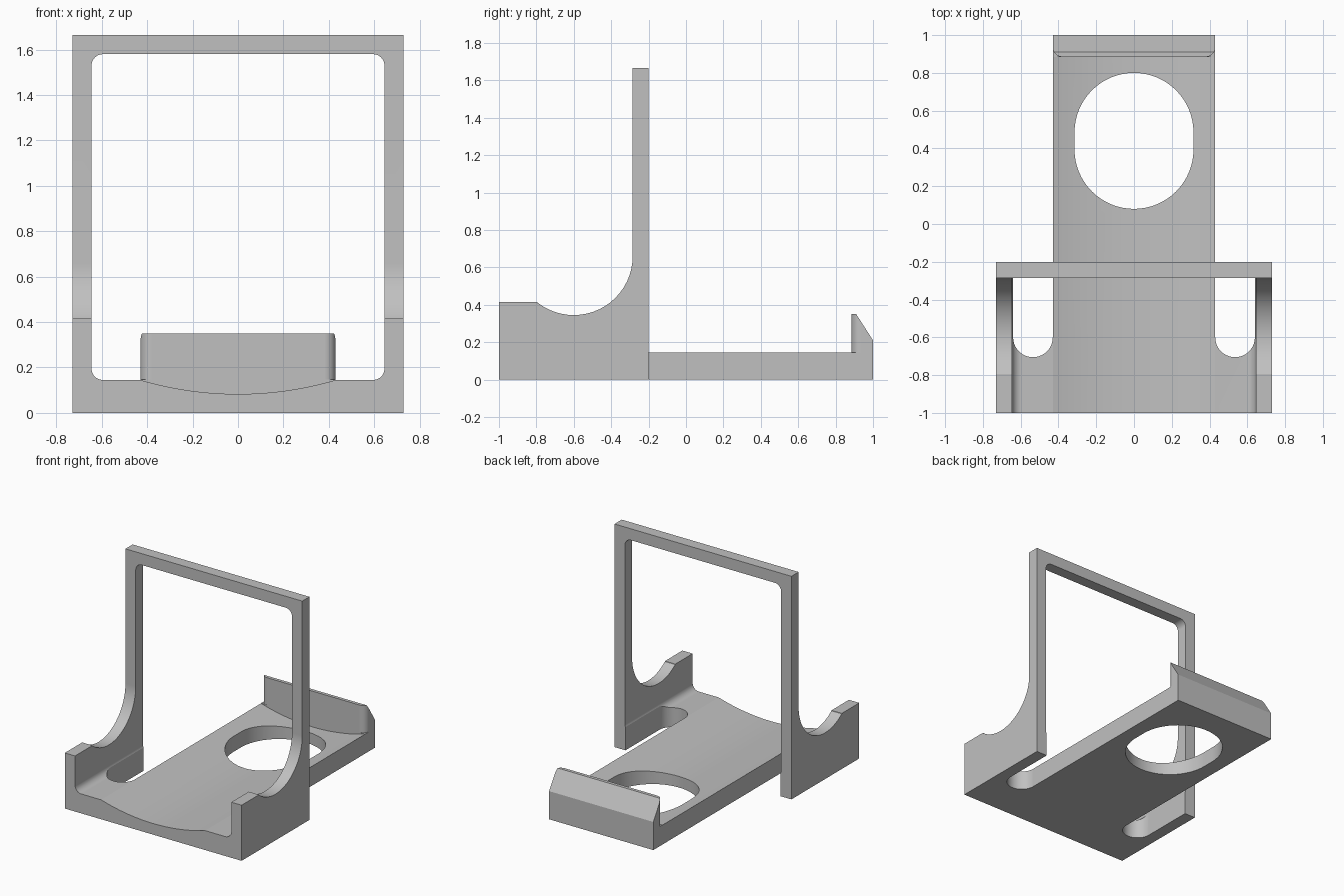
import bpy, bmesh
from math import sin, cos, radians
from mathutils import Vector

cube = bpy.data.objects.get("Cube")
if cube:
    bpy.data.objects.remove(cube, do_unlink=True)

grey = bpy.data.materials.new("plain grey")
grey.use_nodes = True
colour = (0.53, 0.53, 0.53, 1)
grey.diffuse_color = colour
grey.node_tree.nodes["Principled BSDF"].inputs["Base Color"].default_value = colour


def arc(cx, cy, r, start, end, steps=10):
    """Points on an arc, angles in degrees."""
    angles = [radians(start + (end - start) * i / steps) for i in range(steps + 1)]
    return [(cx + r * cos(a), cy + r * sin(a)) for a in angles]


def prism(name, outline, axis, low, high):
    """Extrude a flat outline along one axis (the other two axes keep their order)."""
    bm = bmesh.new()

    def place(p):
        c = list(p)
        c.insert(axis, low)
        return c

    face = bm.faces.new([bm.verts.new(place(p)) for p in outline])
    shift = Vector((0, 0, 0))
    shift[axis] = high - low
    new = bmesh.ops.extrude_face_region(bm, geom=[face])["geom"]
    bmesh.ops.translate(bm, vec=shift, verts=[v for v in new if isinstance(v, bmesh.types.BMVert)])
    bmesh.ops.recalc_face_normals(bm, faces=bm.faces)
    mesh = bpy.data.meshes.new(name)
    bm.to_mesh(mesh)
    bm.free()
    mesh.materials.append(grey)
    ob = bpy.data.objects.new(name, mesh)
    bpy.context.collection.objects.link(ob)
    return ob


def cut(body, cutter):
    """Subtract the cutter and throw it away."""
    cutter.hide_render = True
    mod = body.modifiers.new("cut", 'BOOLEAN')
    mod.operation = 'DIFFERENCE'
    mod.solver = 'EXACT'
    mod.object = cutter
    bpy.context.view_layer.objects.active = body
    bpy.ops.object.modifier_apply(modifier=mod.name)
    bpy.data.objects.remove(cutter, do_unlink=True)


def flip(outline):
    return [(-x, y) for x, y in outline]


# Side silhouette: cheek with scooped top, upright, tray and hooked rear lip
side = [(-1, 0), (-1, 0.415), (-0.795, 0.415)]
side += arc(-0.6, 0.66, 0.315, 232, 360, 20)
side += [(-0.285, 1.665), (-0.2, 1.665), (-0.2, 0.25), (0.7, 0.25), (0.7, 0.35),
         (0.91, 0.35), (1, 0.21), (1, 0)]
body = prism("stand", side, 0, -0.73, 0.73)

# Opening through the frame, with rounded corners and a dished floor
half, floor, top, r = 0.645, 0.145, 1.58, 0.05
opening = arc(-half + r, floor + r, r, 180, 270)
opening += arc(0, 1.605, 1.522, 270 - 16.4, 270 + 16.4, 24)
opening += arc(half - r, floor + r, r, 270, 360)
opening += arc(half - r, top - r, r, 0, 90)
opening += arc(-half + r, top - r, r, 90, 180)
cut(body, prism("opening_cutter", opening, 1, -1.1, 0.885))

# Slots beside the tray, running out past its sides
slot = [(0.43, 1.1)] + arc(0.535, -0.6, 0.105, 180, 360, 20)
slot += [(0.64, -0.2), (0.9, -0.2), (0.9, 1.1)]

# Rounded vertical corners of the lip
corner = arc(0.38, 0.935, 0.05, 0, 90)
corner = [(x, 1.87 - y) for x, y in corner] + [(0.38, 0.8), (0.5, 0.8), (0.5, 0.935)]

for mirror in (list, flip):
    cut(body, prism("slot_cutter", mirror(slot), 2, -0.1, 0.5))
    cut(body, prism("corner_cutter", mirror(corner), 2, 0.146, 0.5))

# Oblong hole in the tray
hole = arc(0, 0.485, 0.315, 0, 180, 32) + arc(0, 0.395, 0.315, 180, 360, 32)
cut(body, prism("hole_cutter", hole, 2, -0.1, 0.3))

# Smooth curves, crisp edges
bpy.ops.object.select_all(action='DESELECT')
body.select_set(True)
bpy.context.view_layer.objects.active = body
bpy.ops.object.shade_smooth_by_angle(angle=radians(14))
weighted = body.modifiers.new("weighted", 'WEIGHTED_NORMAL')
weighted.keep_sharp = True
